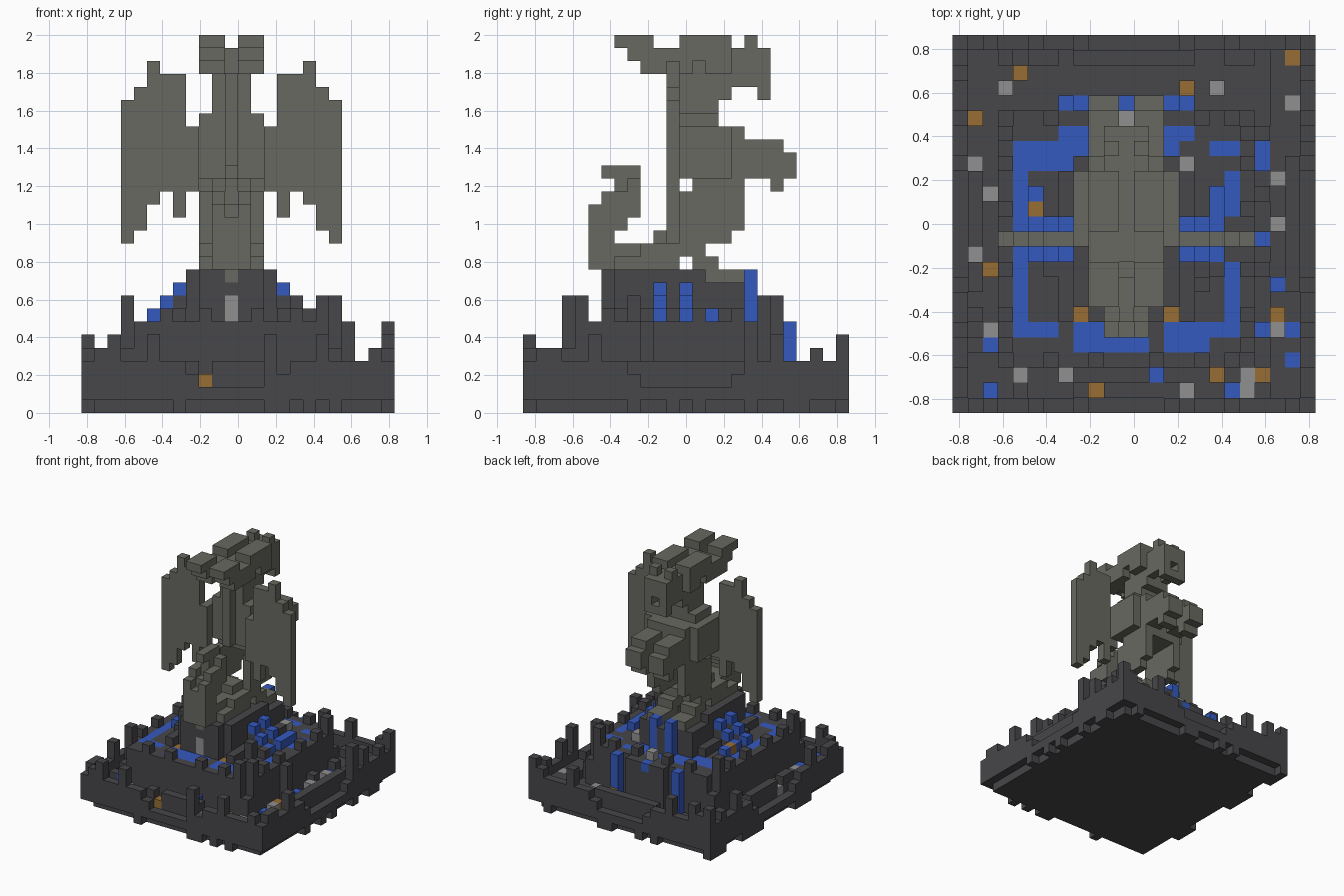
import bpy, bmesh, random
from mathutils import Vector

cube = bpy.data.objects.get("Cube")
if cube:
    bpy.data.objects.remove(cube)

random.seed(4)
SIZE = 2 / 29            # edge of one block
WIDE, DEEP, MID = 24, 25, 11
cells = {}               # block position -> part name


def box(part, xs, ys, zs):
    """Fill an inclusive range of blocks."""
    for i in range(xs[0], xs[-1] + 1):
        for j in range(ys[0], ys[-1] + 1):
            for k in range(zs[0], zs[-1] + 1):
                cells[i, j, k] = part


def middle(part, half, ys, zs):
    """Fill blocks centred on the statue's middle column."""
    box(part, (MID - half, MID + half), ys, zs)


def pair(part, near, far, ys, zs):
    """Fill blocks on both sides of the middle column."""
    box(part, (MID + near, MID + far), ys, zs)
    box(part, (MID - far, MID - near), ys, zs)


def column(i, j, height):
    """Replace one column of blocks by stone up to a height."""
    for k in range(29):
        cells.pop((i, j, k), None)
    for k in range(height):
        cells[i, j, k] = "fortress"


def outer_height(i, j):
    """Outer wall: crenellated sides and stepped gateways round a courtyard."""
    edge = min(i, WIDE - 1 - i, j, DEEP - 1 - j)
    along = max(min(i, WIDE - 1 - i), min(j, DEEP - 1 - j))
    if edge == 0:
        if along == 0:
            return 4 if j == 0 else 6
        if along > 7:
            return 3 if along == 8 else 2
        if i in (0, WIDE - 1):
            merlons = {1: 5 if j < MID else 4, 2: 5, 5: 6}
        else:
            merlons = {1: 5, 2: 6 if i < MID else 4, 5: 6}
        return merlons.get(along, 4)
    if edge == 1 and along > 7:
        return 4
    if i > 20 or (edge == 1 and random.random() < .3):
        return 3
    return 2


# Outer wall and courtyard, with a ragged foot
for i in range(WIDE):
    for j in range(DEEP):
        column(i, j, outer_height(i, j))
        on_edge = i in (0, WIDE - 1) or j in (0, DEEP - 1)
        if on_edge and random.random() < .7:
            cells.pop((i, j, 0), None)
column(WIDE - 1, 17, 7)
column(14, 0, 6)

# Raised terrace with battlements, brimming moat and inner garden
LOW, HIGH = 3, 19
for i in range(LOW, HIGH + 1):
    for j in range(LOW, HIGH + 1):
        edge = min(i - LOW, HIGH - i, j - LOW, HIGH - j)
        along = max(min(i - LOW, HIGH - i), min(j - LOW, HIGH - j))
        if edge == 0:
            corner_post = along == 1 and i != LOW + 1
            column(i, j, 9 if corner_post else 8 if along % 3 == 0 and along else 7)
        elif edge == 1 or j == LOW + 2:
            wet = j != LOW + 1 or 8 <= i <= 16
            if j <= LOW + 2 and i in (7, 13):
                wet = False
            if i == HIGH - 1 and (10 <= j <= 12 or j == 16):
                wet = False
            column(i, j, 7)
            if wet:
                cells[i, j, 6] = "water"
        else:
            column(i, j, 8 if abs(i - MID) == 4 else 7)
            if random.random() < .12:
                cells[i, j, 7] = "fortress"
for i in (LOW, HIGH):
    for j in (LOW, HIGH):
        column(i, j, 5)
for j in (5, 9, 14, 18):
    column(HIGH + 1, j, 7 if j % 2 else 4)

# Pedestal, with a doorway and two low lamps
middle("fortress", 3, (6, 13), (7, 10))
middle("fortress", 3, (14, 16), (7, 9))
middle("pale_stone", 0, (6, 6), (7, 8))
for i in (MID - 3, MID + 3):
    column(i, 6, 6)
    cells[i, 6, 6] = "lamps"

# Stepped side cascades
for step in range(3):
    for i in (MID - 4 - step, MID + 4 + step):
        for j in (10, 12):
            column(i, j, 9 - step)
            cells[i, j, 9 - step] = "water"
        column(i, 11, 8 - step)
box("fortress", (16, 16), (8, 8), (7, 8))
for i, j in ((MID - 6, 14), (MID + 6, 13), (MID + 6, 14)):
    cells[i, j, 7] = "water"
cells[5, 13, 7] = "lamps"

# Back basin, pillars of water and falls beside a dark bastion
for i in range(LOW + 1, HIGH):
    for j in (16, 17, 18):
        offset = abs(i - MID)
        if offset > 3 or j > 16:
            dry = (offset > 4 and j == 18) or (i > MID + 3 and j == 16) or (i in (15, 16) and j == 17)
            column(i, j, 7)
            if not dry:
                cells[i, j, 6] = "water"
pair("water", 1, 1, (17, 17), (7, 10))
middle("fortress", 0, (17, 17), (7, 9))
middle("fortress", 2, (20, 20), (2, 6))
middle("water", 0, (20, 20), (6, 6))
pair("water", 4, 4, (20, 20), (2, 6))
pair("water", 3, 3, (20, 20), (1, 1))
middle("pale_stone", 0, (19, 19), (7, 7))
cells[15, 16, 7] = "pale_stone"

# Loose courtyard blocks, standing higher on the left side
COURTYARD = {
    "lamps": [(4, 22), (1, 19), (15, 21), (22, 23), (2, 9), (21, 6), (17, 2), (20, 2), (9, 1)],
    "pale_stone": [(3, 21), (1, 16), (2, 14), (1, 10), (2, 5), (4, 2), (7, 2), (15, 1), (19, 1),
                   (19, 2), (21, 5), (21, 12), (21, 15), (22, 20), (17, 21)],
    "water": [(2, 4), (2, 1), (13, 2), (18, 1), (22, 3), (22, 5), (20, 5), (21, 8), (20, 11),
              (20, 16), (20, 17)],
}
for part, spots in COURTYARD.items():
    for i, j in spots:
        ground = 3 if i in (13, 21) else 2
        column(i, j, ground)
        cells[i, j, ground] = part

STATUE = "dragon_statue"

# Legs and feet, open between them
pair(STATUE, 1, 2, (14, 16), (10, 10))
pair(STATUE, 1, 2, (13, 14), (11, 11))
pair(STATUE, 1, 2, (12, 13), (12, 12))
pair(STATUE, 2, 2, (12, 15), (13, 13))
pair(STATUE, 2, 2, (12, 16), (14, 16))

# Torso and shoulders
middle(STATUE, 2, (13, 16), (17, 17))
middle(STATUE, 2, (12, 16), (18, 21))
middle(STATUE, 2, (12, 14), (22, 22))
pair(STATUE, 3, 3, (11, 15), (18, 21))

# Arms and claws
pair(STATUE, 1, 2, (17, 19), (18, 20))
pair(STATUE, 1, 2, (20, 20), (18, 19))
pair(STATUE, 1, 2, (19, 19), (17, 17))

# Neck with a ridge, narrow open muzzle, skull, brows, nostrils and horns
middle(STATUE, 1, (12, 14), (23, 25))
middle(STATUE, 1, (15, 15), (24, 25))
middle(STATUE, 0, (11, 11), (18, 25))
pair(STATUE, 1, 1, (16, 18), (25, 25))
middle(STATUE, 1, (18, 18), (24, 24))
middle(STATUE, 1, (16, 18), (26, 27))
middle(STATUE, 2, (10, 15), (26, 27))
pair(STATUE, 1, 2, (9, 9), (26, 26))
pair(STATUE, 1, 2, (8, 9), (27, 27))
pair(STATUE, 1, 2, (7, 9), (28, 28))
pair(STATUE, 1, 2, (12, 15), (28, 28))
pair(STATUE, 1, 1, (17, 17), (28, 28))
for i in (MID - 2, MID + 2):
    del cells[i, 13, 26]

# Wings: bottom and top of each column, from body to tip
WING = [(17, 21), (15, 25), (17, 25), (16, 26), (14, 24), (13, 23)]
for n, span in enumerate(WING):
    pair(STATUE, 3 + n, 3 + n, (11, 11), span)

# Curled tail with spines
middle(STATUE, 2, (7, 11), (11, 11))
middle(STATUE, 2, (9, 12), (12, 12))
middle(STATUE, 1, (10, 11), (13, 13))
middle(STATUE, 1, (5, 8), (11, 12))
middle(STATUE, 1, (5, 6), (13, 14))
middle(STATUE, 1, (6, 7), (14, 15))
pair(STATUE, 1, 1, (5, 5), (15, 15))
middle(STATUE, 1, (7, 8), (15, 16))
pair(STATUE, 1, 1, (6, 6), (16, 16))
middle(STATUE, 0, (7, 8), (17, 18))
pair(STATUE, 1, 1, (8, 8), (17, 17))
middle(STATUE, 0, (6, 7), (18, 18))
cells[MID, 6, 10] = STATUE

# Turn each part's blocks into a mesh of exposed faces
COLOURS = {
    "fortress": ("dark stone", (.063, .063, .07)),
    "water": ("blue water", (.034, .1, .52)),
    "lamps": ("amber", (.31, .155, .034)),
    "pale_stone": ("pale grey", (.28, .28, .28)),
    STATUE: ("weathered grey", (.14, .14, .12)),
}


def build(part, label, colour):
    bm = bmesh.new()
    corners = {}

    def corner(p):
        key = tuple(p)
        if key not in corners:
            offset = Vector((WIDE / 2, DEEP / 2, 0))
            corners[key] = bm.verts.new((Vector(p) - offset) * SIZE)
        return corners[key]

    for cell in [c for c, name in cells.items() if name == part]:
        for axis in range(3):
            for side in (0, 1):
                beside = list(cell)
                beside[axis] += 2 * side - 1
                if tuple(beside) in cells:
                    continue
                u, v = (axis + 1) % 3, (axis + 2) % 3
                ring = []
                for du, dv in ((0, 0), (1, 0), (1, 1), (0, 1)):
                    p = list(cell)
                    p[axis] += side
                    p[u] += du
                    p[v] += dv
                    ring.append(corner(p))
                bm.faces.new(ring if side else ring[::-1])
    bmesh.ops.dissolve_limit(bm, angle_limit=.01, verts=bm.verts, edges=bm.edges)
    mesh = bpy.data.meshes.new(part)
    bm.to_mesh(mesh)
    bm.free()
    mat = bpy.data.materials.new(label)
    mat.use_nodes = True
    mat.diffuse_color = (*colour, 1)
    mat.node_tree.nodes["Principled BSDF"].inputs["Base Color"].default_value = (*colour, 1)
    mesh.materials.append(mat)
    bpy.context.collection.objects.link(bpy.data.objects.new(part, mesh))


for part, (label, colour) in COLOURS.items():
    build(part, label, colour)
